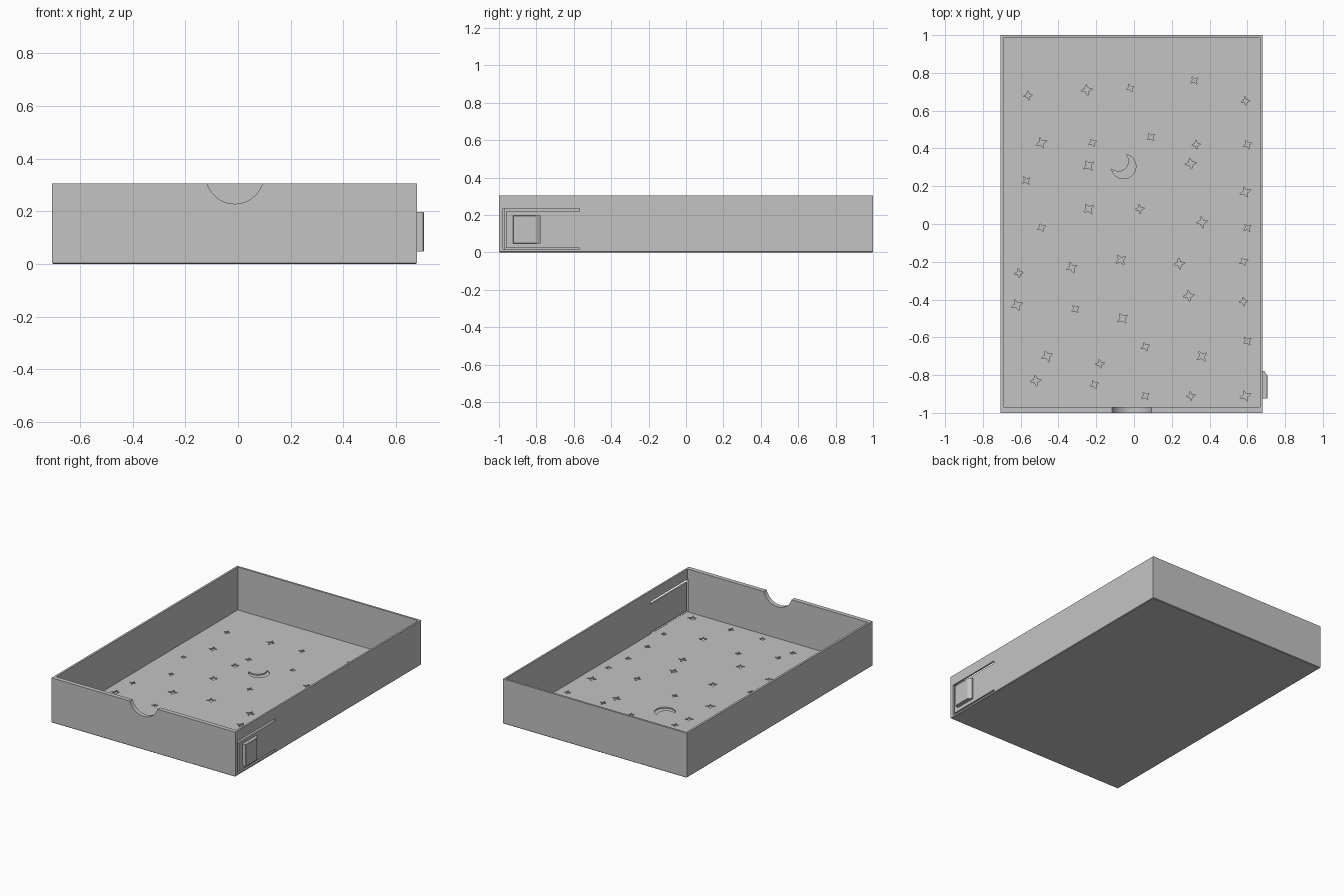
import bpy, bmesh
from math import sin, cos, pi, radians
from mathutils import Vector

cube = bpy.data.objects.get("Cube")
if cube:
    bpy.data.objects.remove(cube, do_unlink=True)

grey = bpy.data.materials.new("plain grey")
grey.use_nodes = True
colour = (0.55, 0.55, 0.55, 1)
grey.diffuse_color = colour
grey.node_tree.nodes["Principled BSDF"].inputs["Base Color"].default_value = colour


def prism(bm, outline, low, high, axis="z"):
    """Extrude a closed 2D outline along the given axis."""
    def place(a, b, c):
        return {"x": (c, a, b), "y": (a, c, b), "z": (a, b, c)}[axis]
    base = bm.faces.new([bm.verts.new(place(a, b, low)) for a, b in outline])
    lid = bmesh.ops.extrude_face_region(bm, geom=[base])["geom"]
    shift = Vector(place(0, 0, high - low))
    bmesh.ops.translate(bm, vec=shift, verts=[v for v in lid if isinstance(v, bmesh.types.BMVert)])


def rect(a0, a1, b0, b1):
    return [(a0, b0), (a1, b0), (a1, b1), (a0, b1)]


def arc(centre, radius, start, end, steps):
    angles = [start + (end - start) * i / steps for i in range(steps + 1)]
    return [(centre[0] + radius * cos(t), centre[1] + radius * sin(t)) for t in angles]


def star(x, y, radius, turn):
    points = []
    for i in range(8):
        r = radius if i % 2 == 0 else radius * 0.38
        t = turn + i * pi / 4
        points.append((x + r * cos(t), y + r * sin(t)))
    return points


def make_object(name, bm):
    bmesh.ops.recalc_face_normals(bm, faces=bm.faces)
    mesh = bpy.data.meshes.new(name)
    bm.to_mesh(mesh)
    bm.free()
    obj = bpy.data.objects.new(name, mesh)
    bpy.context.collection.objects.link(obj)
    mesh.materials.append(grey)
    return obj


def cut(target, name, bm):
    """Subtract the mesh from the target, then discard the cutter."""
    cutter = make_object(name, bm)
    cutter.hide_render = True
    mod = target.modifiers.new(name, "BOOLEAN")
    mod.operation = "DIFFERENCE"
    mod.solver = "EXACT"
    mod.object = cutter
    bpy.context.view_layer.objects.active = target
    bpy.ops.object.modifier_apply(modifier=mod.name)
    bpy.data.objects.remove(cutter, do_unlink=True)


LEFT, RIGHT, TOP, FLOOR = -0.706, 0.68, 0.305, 0.013

# Tray body with a fine chamfer round the underside
bm = bmesh.new()
prism(bm, rect(LEFT, RIGHT, -1, 1), 0, TOP)
bottom = [e for e in bm.edges if all(v.co.z < 0.001 for v in e.verts)]
bmesh.ops.bevel(bm, geom=bottom, offset=0.004, segments=1, affect="EDGES")
tray = make_object("tray_body", bm)

# Open interior
bm = bmesh.new()
prism(bm, rect(LEFT + 0.014, RIGHT - 0.012, -0.97, 0.986), FLOOR, 0.5)
cut(tray, "cavity_cutter", bm)

# Rounded finger notch in the front wall
bm = bmesh.new()
prism(bm, arc((-0.012, 0.338), 0.11, 0, 2 * pi * 47 / 48, 47), -1.1, -0.9, "y")
cut(tray, "notch_cutter", bm)

# U-shaped slot that frees the spring tongue in the side wall
bm = bmesh.new()
slot = [(-0.57, 0.217), (-0.57, 0.234), (-0.978, 0.234), (-0.978, 0.014),
        (-0.57, 0.014), (-0.57, 0.023), (-0.962, 0.023), (-0.962, 0.217)]
prism(bm, slot, 0.66, 0.75, "x")
cut(tray, "slot_cutter", bm)

# Stars and crescent sunk into the floor
big_stars = [(-.25, .71), (-.49, .43), (-.24, .31), (.3, .32), (.59, .17), (-.24, .08),
             (.36, .01), (-.33, -.23), (-.07, -.19), (.24, -.21), (-.62, -.43),
             (-.06, -.5), (.29, -.38), (-.46, -.7), (.36, -.7), (-.52, -.83), (.59, -.91)]
small_stars = [(-.56, .68), (-.02, .72), (.32, .76), (.59, .65), (-.22, .43), (.09, .46),
               (.33, .42), (.6, .42), (-.57, .23), (.03, .08), (-.49, -.02), (.6, -.02),
               (-.61, -.26), (.58, -.2), (-.31, -.45), (.58, -.41), (.06, -.65), (.6, -.62),
               (-.18, -.74), (-.21, -.85), (.06, -.91), (.3, -.91)]
bm = bmesh.new()
for positions, size in ((big_stars, 0.032), (small_stars, 0.025)):
    for i, (x, y) in enumerate(positions):
        prism(bm, star(x, y, size, radians(8 + 13 * (i % 3))), 0.005, 0.05)

aim, outer_half, inner_half = -pi / 4, radians(122.5), radians(85.7)
outer = arc((-0.055, 0.305), 0.065, aim - outer_half, aim + outer_half, 32)
inner = arc((-0.0826, 0.3326), 0.055, aim + inner_half, aim - inner_half, 24)
prism(bm, outer + inner[1:-1], 0.005, 0.05)
cut(tray, "star_and_moon_cutter", bm)

# Wedge-shaped catch on the spring tongue
bm = bmesh.new()
catch = [(0.672, -0.925), (0.706, -0.925), (0.706, -0.802), (0.69, -0.778), (0.672, -0.778)]
prism(bm, catch, 0.048, 0.197)
rim = [e for e in bm.edges if all(v.co.x > 0.7 for v in e.verts)]
bmesh.ops.bevel(bm, geom=rim, offset=0.003, segments=1, affect="EDGES")
make_object("side_catch", bm)
